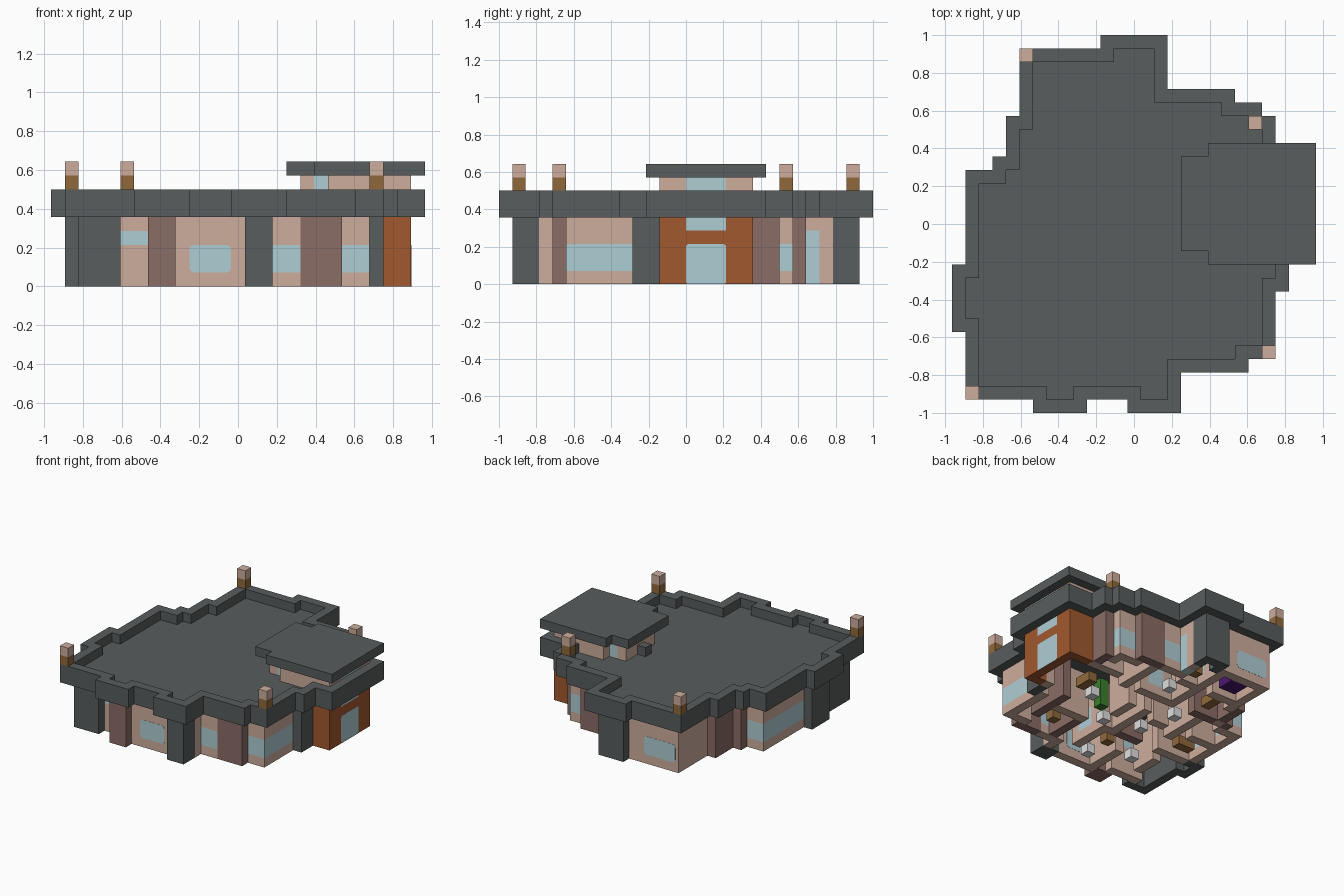
import bpy, bmesh
from math import cos, sin, pi

if "Cube" in bpy.data.objects:
    bpy.data.objects.remove(bpy.data.objects["Cube"])

U = 2 / 28  # one building block


def srgb(r, g, b):
    return [((c / 255 + 0.055) / 1.055) ** 2.4 for c in (r, g, b)] + [1]


COLOURS = {
    "slate": srgb(88, 93, 93), "plaster": srgb(206, 174, 158),
    "maroon": srgb(138, 108, 102), "terracotta": srgb(161, 89, 47),
    "glass": srgb(175, 205, 212), "wood": srgb(143, 105, 59),
    "leaf_green": srgb(58, 126, 45), "violet": srgb(75, 25, 110),
    "white": srgb(222, 224, 222),
}
MATS = {}
for label, colour in COLOURS.items():
    m = bpy.data.materials.new(label)
    m.use_nodes = True
    m.diffuse_color = colour
    m.node_tree.nodes["Principled BSDF"].inputs["Base Color"].default_value = colour
    MATS[label] = m

# Directions and the face corners (counter-clockwise seen from outside)
SIDES = {
    (1, 0, 0): [(1, 0, 0), (1, 1, 0), (1, 1, 1), (1, 0, 1)],
    (-1, 0, 0): [(0, 0, 0), (0, 0, 1), (0, 1, 1), (0, 1, 0)],
    (0, 1, 0): [(0, 1, 0), (0, 1, 1), (1, 1, 1), (1, 1, 0)],
    (0, -1, 0): [(0, 0, 0), (1, 0, 0), (1, 0, 1), (0, 0, 1)],
    (0, 0, 1): [(0, 0, 1), (1, 0, 1), (1, 1, 1), (0, 1, 1)],
    (0, 0, -1): [(0, 0, 0), (0, 1, 0), (1, 1, 0), (1, 0, 0)],
}


def place(x, y, z):
    return ((x - 13.5) * U, (y - 14) * U, z * U)


def finish(name, bm, labels):
    mesh = bpy.data.meshes.new(name)
    bm.to_mesh(mesh)
    bm.free()
    for label in labels:
        mesh.materials.append(MATS[label])
    bpy.context.collection.objects.link(bpy.data.objects.new(name, mesh))


def build(name, blocks):
    """Skin a {cell: colour} dictionary into one clean mesh."""
    bm, verts = bmesh.new(), {}
    used = sorted(set(blocks.values()))
    for cell, colour in blocks.items():
        for step, ring in SIDES.items():
            if tuple(a + b for a, b in zip(cell, step)) in blocks:
                continue
            corners = []
            for off in ring:
                p = tuple(a + b for a, b in zip(cell, off))
                if p not in verts:
                    verts[p] = bm.verts.new(place(*p))
                corners.append(verts[p])
            bm.faces.new(corners).material_index = used.index(colour)
    bmesh.ops.dissolve_limit(bm, angle_limit=0.01, verts=bm.verts[:],
                             edges=bm.edges[:], delimit={"MATERIAL"})
    finish(name, bm, used)


def pane(name, axis, plane, a0, a1, z0, z1, r=0.35):
    """Thin round-cornered glass plate lying in a wall plane."""
    bm = bmesh.new()
    centres = [(a1 - r, z1 - r), (a0 + r, z1 - r), (a0 + r, z0 + r), (a1 - r, z0 + r)]
    ring = []
    for q, (a, z) in enumerate(centres):
        for s in range(4):
            t = (q + s / 3) * pi / 2
            u, w, d = a + r * cos(t), z + r * sin(t), plane - 0.02
            ring.append(bm.verts.new(place(u, d, w) if axis == "y" else place(d, u, w)))
    face = bm.faces.new(ring)
    new = bmesh.ops.extrude_face_region(bm, geom=[face])["geom"]
    shift = (0, 0.04 * U, 0) if axis == "y" else (0.04 * U, 0, 0)
    bmesh.ops.translate(bm, vec=shift, verts=[v for v in new if isinstance(v, bmesh.types.BMVert)])
    bmesh.ops.recalc_face_normals(bm, faces=bm.faces[:])
    finish(name, bm, ["glass"])


def rect(x0, y0, x1, y1):
    return {(x, y) for x in range(x0, x1) for y in range(y0, y1)}


def union(areas):
    return set().union(*(rect(*a) for a in areas))


def grow(plan):
    return {(x + i, y + j) for x, y in plan for i in (-1, 0, 1) for j in (-1, 0, 1)}


def rim(plan):
    """Outermost cells of a plan, including those at inner corners."""
    return {c for c in plan if not grow({c}) <= plan}


def stack(plan, z0, z1, colour):
    return {(x, y, z): colour for x, y in plan for z in range(z0, z1)}


def paint(blocks, colour, areas, z0, z1):
    for cell in stack(union(areas), z0, z1, colour):
        if cell in blocks:
            blocks[cell] = colour


# Ground plan of the house: main hall plus bays; the side porch is recessed
plan = union([(2, 2, 16, 17), (1, 7, 2, 10), (7, 1, 9, 2), (14, 1, 16, 2),
              (16, 4, 21, 22), (21, 5, 23, 21), (23, 10, 24, 12), (23, 12, 26, 19),
              (4, 17, 16, 18), (5, 18, 16, 21), (6, 21, 15, 26), (12, 26, 15, 27),
              (15, 21, 20, 23), (20, 21, 22, 22)])
wall_plan = rim(plan - rect(5, 2, 7, 3))

# Outer walls with piers, entrance and windows
walls = stack(wall_plan, 0, 5, "plaster")
paint(walls, "slate", [(1, 2, 3, 10), (2, 2, 5, 3), (14, 1, 16, 3),
                       (12, 25, 15, 27), (23, 10, 24, 12)], 0, 5)
paint(walls, "maroon", [(7, 1, 9, 3), (18, 4, 21, 5), (22, 19, 23, 21),
                        (17, 22, 20, 23), (5, 18, 6, 21), (4, 17, 5, 18)], 0, 5)
paint(walls, "terracotta", [(24, 12, 26, 19), (23, 18, 24, 19)], 0, 5)
paint(walls, "glass", [(16, 4, 18, 5), (21, 5, 23, 6), (22, 5, 23, 10), (20, 21, 22, 22),
                       (15, 22, 17, 23), (2, 10, 3, 17), (2, 16, 4, 17)], 1, 3)
paint(walls, "glass", [(5, 3, 7, 4)], 3, 4)
paint(walls, "glass", [(14, 23, 15, 24)], 0, 4)
paint(walls, "glass", [(25, 14, 26, 17)], 4, 5)
build("outer_walls", walls)

# Round-cornered panes, on the outer and inner wall faces
for side, depth in (("outer", 0), ("inner", 1)):
    pane(f"front_window_{side}", "y", 2 + depth, 10, 13, 1, 3)
    pane(f"back_window_{side}", "y", 26 - depth, 6.4, 10.2, 1, 3)
    pane(f"entrance_door_{side}", "x", 26 - depth, 14, 17, 0, 3, 0.2)

# Roof deck with an opening below the raised storey, and the parapet around it
upper_plan = rect(20, 12, 26, 19) | rect(18, 13, 20, 18)
roof = stack(plan - upper_plan, 5, 6, "slate")
roof.update(stack(grow(plan) - plan, 5, 7, "slate"))
build("roof_and_parapet", roof)

# Raised storey over the entrance, its cap and the small vent beside it
upper = stack(rim(upper_plan), 5, 8, "plaster")
paint(upper, "glass", [(19, 13, 20, 14), (19, 17, 20, 18), (25, 14, 26, 17)], 5, 8)
build("upper_walls", upper)
build("upper_roof", stack(grow(upper_plan), 8, 9, "slate"))
build("roof_vent", stack({(17, 15)}, 6, 7, "slate"))

# Corner lamps on the parapet
for n, spot in enumerate([(1, 1), (23, 4), (22, 21), (5, 26)], 1):
    lamp = stack({spot}, 7, 8, "wood")
    lamp.update(stack({spot}, 8, 9, "plaster"))
    build(f"corner_lamp_{n}", lamp)

# Inner partitions with door gaps, some of them maroon, and inner windows
rooms = union([(11, 18, 12, 25), (6, 17, 9, 18), (11, 17, 16, 18), (16, 5, 17, 10),
               (3, 9, 7, 10), (9, 9, 14, 10), (9, 3, 10, 7), (17, 17, 18, 22),
               (7, 12, 8, 17), (12, 10, 13, 15), (7, 21, 10, 22), (12, 21, 14, 22),
               (17, 9, 20, 10), (3, 13, 6, 14), (13, 5, 14, 9), (19, 18, 22, 19),
               (20, 7, 21, 12), (9, 13, 11, 14), (5, 5, 6, 8), (14, 12, 15, 15)])
inner = stack(rooms - wall_plan, 0, 5, "plaster")
paint(inner, "maroon", [(16, 5, 17, 9), (9, 9, 12, 10), (20, 7, 21, 12), (6, 17, 9, 18)], 0, 5)
paint(inner, "glass", [(11, 20, 12, 23), (13, 6, 14, 8), (13, 17, 15, 18)], 1, 3)
build("inner_partitions", inner)

# Furniture
build("bed", stack(rect(8, 23, 10, 25), 0, 1, "violet"))
build("tall_plant", stack({(16, 12)}, 0, 3, "leaf_green"))
for name, colour, areas in (
        ("tables", "wood", [(4, 11, 6, 12), (18, 7, 19, 8), (8, 19, 9, 21),
                            (20, 14, 21, 16), (13, 23, 14, 24), (11, 7, 12, 8)]),
        ("counters", "white", [(11, 4, 12, 5), (13, 19, 14, 20), (10, 11, 11, 12), (7, 6, 8, 7),
                               (14, 10, 15, 11), (18, 13, 19, 14), (9, 15, 10, 16)])):
    build(name, stack(union(areas), 0, 1, colour))
